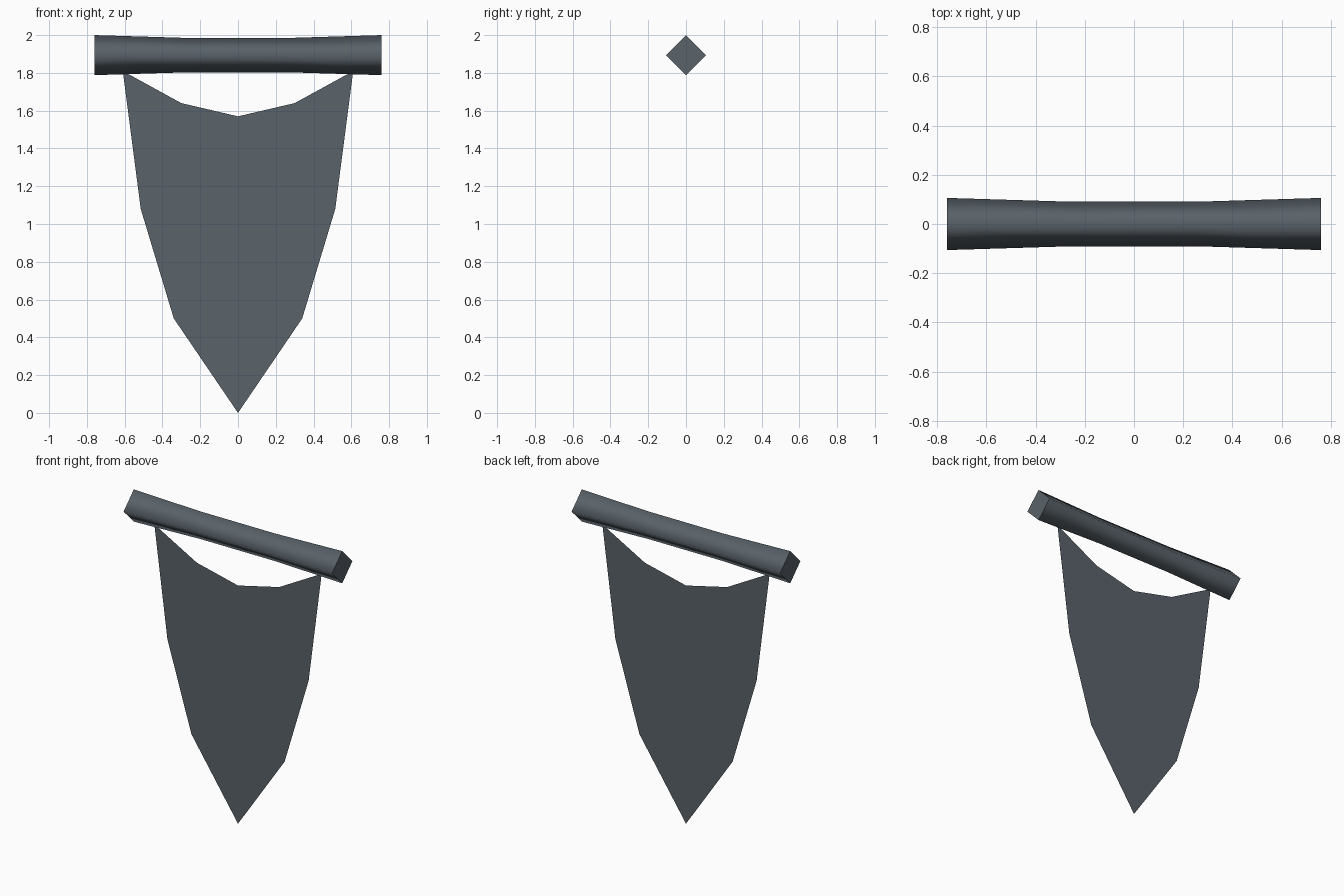
import bpy, bmesh
from math import cos, sin, pi

if "Cube" in bpy.data.objects:
    bpy.data.objects.remove(bpy.data.objects["Cube"])

# Single slate colour
slate = bpy.data.materials.new("slate_grey")
slate.use_nodes = True
colour = (0.10, 0.122, 0.142, 1)
slate.diffuse_color = colour
slate.node_tree.nodes["Principled BSDF"].inputs["Base Color"].default_value = colour


def add_object(name, bm):
    mesh = bpy.data.meshes.new(name)
    bm.to_mesh(mesh)
    bm.free()
    mesh.materials.append(slate)
    obj = bpy.data.objects.new(name, mesh)
    bpy.context.collection.objects.link(obj)
    return obj


# Crossbar: four-sided bar on edge, slightly waisted, smooth sides and flat ends
POLE_Z = 1.894
bm = bmesh.new()
rings = []
for x, r in ((-0.76, 0.106), (-0.27, 0.091), (0.27, 0.091), (0.76, 0.106)):
    rings.append([bm.verts.new((x, r * cos(i * pi / 2), POLE_Z + r * sin(i * pi / 2)))
                  for i in range(4)])
for a, b in zip(rings, rings[1:]):
    for i in range(4):
        j = (i + 1) % 4
        bm.faces.new((a[i], a[j], b[j], b[i])).smooth = True
for ring in (rings[0], rings[-1]):
    cap = bm.faces.new(ring)
    for edge in cap.edges:
        edge.smooth = False
bmesh.ops.recalc_face_normals(bm, faces=bm.faces)
add_object("crossbar", bm)

# Cloth: flat half outline, mirrored across the middle
half_outline = [(0, 1.57), (0, 0), (0.34, 0.5), (0.515, 1.08), (0.61, 1.81), (0.3, 1.64)]
bm = bmesh.new()
bm.faces.new([bm.verts.new((x, 0, z)) for x, z in half_outline])
banner = add_object("banner_cloth", bm)
mirror = banner.modifiers.new("mirror", 'MIRROR')
mirror.use_axis[0] = True
mirror.use_clip = True
